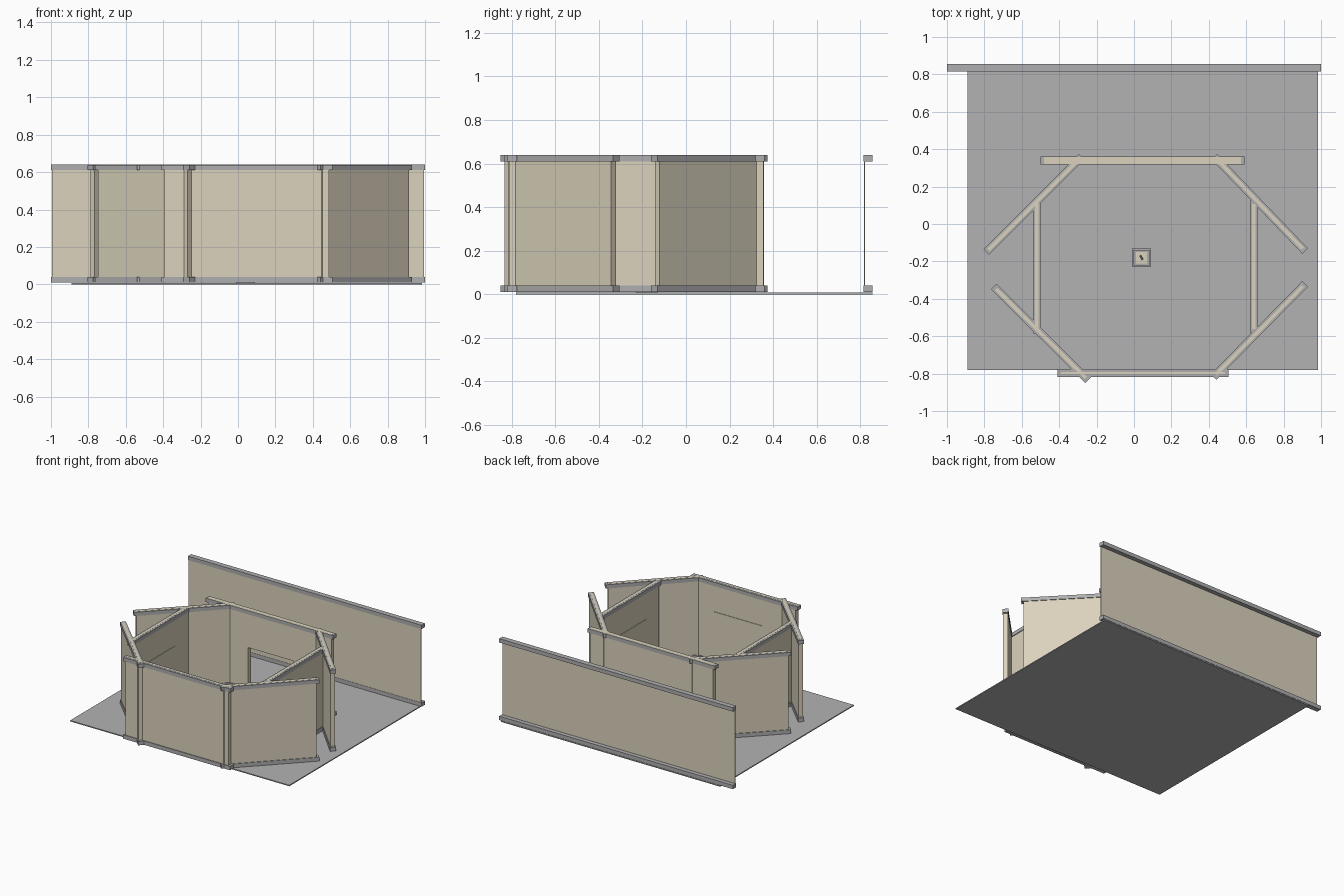
import bpy
import math
from mathutils import Vector

cube = bpy.data.objects.get("Cube")
if cube:
    bpy.data.objects.remove(cube, do_unlink=True)


def material(name, color):
    mat = bpy.data.materials.new(name)
    mat.use_nodes = True
    mat.diffuse_color = (*color, 1)
    bsdf = mat.node_tree.nodes["Principled BSDF"]
    bsdf.inputs["Base Color"].default_value = (*color, 1)
    return mat


PLASTER = material("beige plaster", (0.71, 0.65, 0.51))
RAIL = material("grey rail", (0.43, 0.43, 0.44))
FLOOR = material("floor grey", (0.45, 0.45, 0.45))
DARK = material("dark stone", (0.1, 0.1, 0.1))

FACES = [(0, 2, 3, 1), (4, 5, 7, 6), (0, 1, 5, 4),
         (2, 6, 7, 3), (0, 4, 6, 2), (1, 3, 7, 5)]


def box(name, xs, ys, zs, mat, origin=(0, 0), angle=0):
    """Box from local ranges, turned about z and moved to origin."""
    verts = [(x, y, z) for z in zs for y in ys for x in xs]
    mesh = bpy.data.meshes.new(name)
    mesh.from_pydata(verts, [], FACES)
    mesh.materials.append(mat)
    obj = bpy.data.objects.new(name, mesh)
    obj.location = (*origin, 0)
    obj.rotation_euler.z = angle
    bpy.context.collection.objects.link(obj)
    return obj


BASE, TOP, RAIL_H = 0.01, 0.64, 0.03
PANEL, RAIL_W = 0.016, 0.021      # half thicknesses


def wall(name, a, b, door=None, crest=0.009):
    """Thick panel with a rail along top and bottom; door = (start, end, height)."""
    run = Vector(b) - Vector(a)
    length, angle = run.length, math.atan2(run.y, run.x)
    place = dict(origin=a, angle=angle)
    panel, rail = (-PANEL, PANEL), (-RAIL_W, RAIL_W)
    inset = 0.018
    spans = [(0, length)]
    if door:
        spans = [(0, door[0]), (door[1], length)]
        box(name + "_lintel", door[:2], panel, (door[2], TOP - 0.002), PLASTER, **place)
    for i, (s, e) in enumerate(spans):
        ps = s + inset if s == 0 else s
        pe = e - inset if e == length else e
        box(f"{name}_panel_{i}", (ps, pe), panel, (BASE, TOP - 0.002), PLASTER, **place)
        box(f"{name}_bottom_rail_{i}", (s, e), rail, (BASE, BASE + RAIL_H), RAIL, **place)
    box(name + "_top_rail", (0, length), rail, (TOP - RAIL_H, TOP - 0.001), RAIL, **place)
    if crest:
        box(name + "_crest", (inset, length - inset), (-crest, crest),
            (TOP - 0.004, TOP), PLASTER, **place)


# Floor slab
box("floor", (-0.89, 0.985), (-0.78, 0.855), (0, 0.008), FLOOR)

# Long rear wall: a thin sheet with rails on its outer side
box("rear_wall_panel", (-0.995, 0.995), (0.817, 0.822), (BASE, TOP - 0.002), PLASTER)
for part, z in (("bottom", BASE), ("top", TOP - RAIL_H)):
    box(f"rear_wall_{part}_rail", (-1, 1), (0.815, 0.855), (z, z + RAIL_H), RAIL)

# Eight walls of the room
wall("front_wall", (-0.41, -0.797), (0.505, -0.797), crest=0.006)
wall("front_left_wall", (0.425, -0.818), (0.915, -0.32))
wall("back_left_wall", (0.43, 0.36), (0.915, -0.145))
wall("back_right_wall", (-0.28, 0.36), (-0.79, -0.15))
wall("front_right_wall", (-0.75, -0.335), (-0.245, -0.835))
wall("right_wall", (-0.52, -0.585), (-0.52, 0.13))
wall("left_wall", (0.64, -0.58), (0.64, 0.125))
wall("back_wall", (-0.5, 0.34), (0.59, 0.34), door=(0.36, 0.75, 0.35), crest=0.018)

# Flush door panels on the inner faces
DOOR_Z = (BASE, 0.41)
box("left_door", (0.62, 0.624), (-0.41, -0.05), DOOR_Z, PLASTER)
box("right_door", (-0.504, -0.5), (-0.41, -0.05), DOOR_Z, PLASTER)
box("front_door", (-0.11, 0.31), (-0.781, -0.777), DOOR_Z, PLASTER)

# Small pedestal in the middle of the room
tiers = [("plinth", 0.05, 0, 0.03, RAIL), ("column", 0.034, 0.03, 0.13, PLASTER),
         ("cap", 0.042, 0.13, 0.15, RAIL), ("top", 0.03, 0.15, 0.156, PLASTER)]
for part, r, low, high, mat in tiers:
    box("pedestal_" + part, (-r, r), (-r, r), (low, high), mat, origin=(0.04, -0.18))
box("pedestal_ornament", (-0.014, 0.014), (-0.006, 0.006), (0.156, 0.18), DARK,
    origin=(0.04, -0.18), angle=math.radians(-60))
